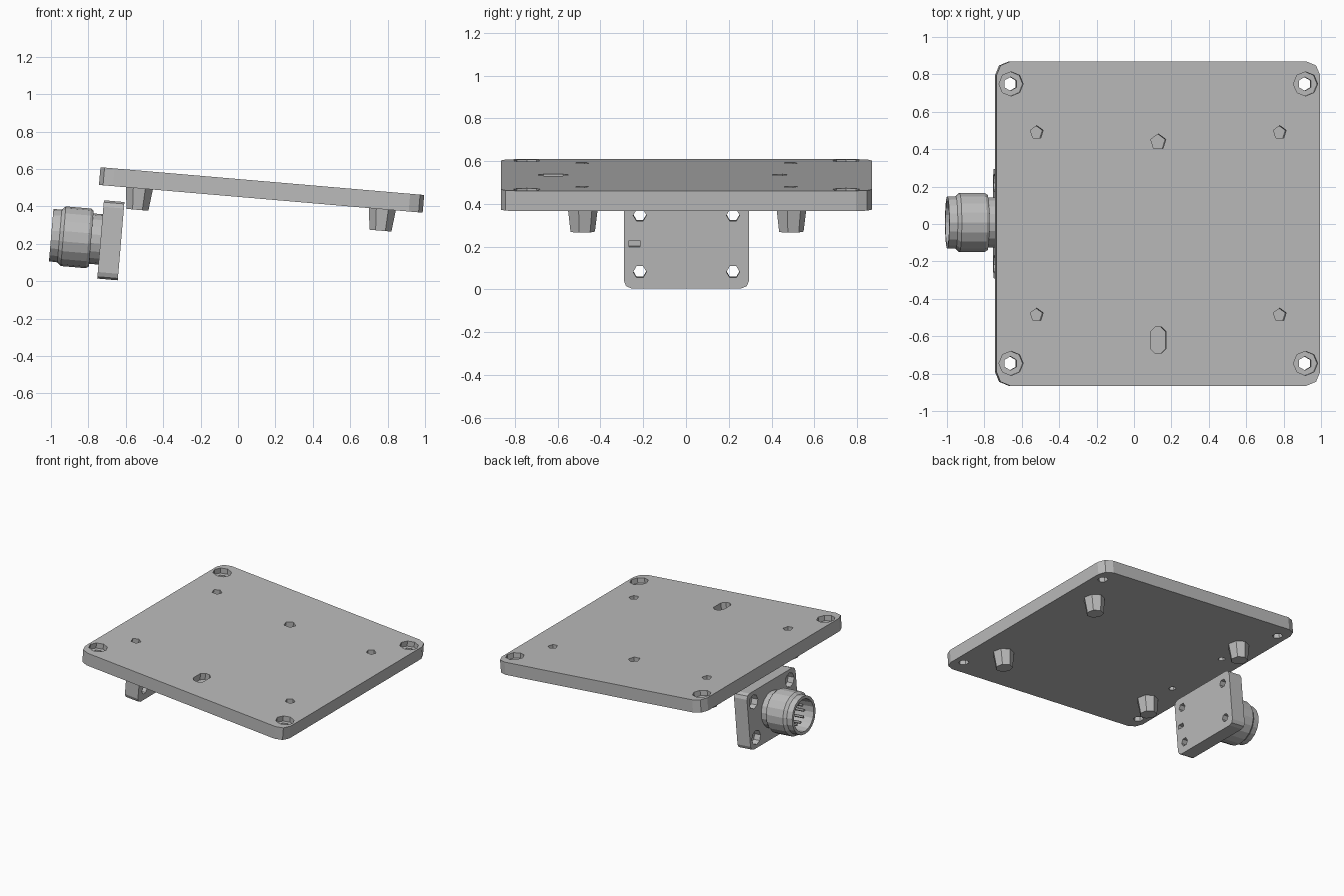
import bpy, bmesh
from math import pi, cos, sin, radians
from mathutils import Matrix, Vector

cube = bpy.data.objects.get("Cube")
if cube:
    bpy.data.objects.remove(cube, do_unlink=True)

# One grey for everything
grey = bpy.data.materials.new("light_grey")
grey.use_nodes = True
colour = (0.5, 0.5, 0.5, 1)
grey.diffuse_color = colour
grey.node_tree.nodes["Principled BSDF"].inputs["Base Color"].default_value = colour

# Whole assembly leans about y; parts are built square to this frame
FRAME = Matrix.Translation((0.126, 0.002, 0.4875)) @ Matrix.Rotation(radians(4.9), 4, 'Y')
ALONG_X = Matrix.Rotation(pi / 2, 4, 'Y')


def finish(name, bm):
    bmesh.ops.recalc_face_normals(bm, faces=bm.faces)
    mesh = bpy.data.meshes.new(name)
    bm.to_mesh(mesh)
    bm.free()
    mesh.materials.append(grey)
    obj = bpy.data.objects.new(name, mesh)
    bpy.context.collection.objects.link(obj)
    obj.matrix_world = FRAME
    return obj


def box(name, centre, size, axis=None, corner=0.0, segments=1):
    """Box whose edges parallel to one axis are rounded."""
    bm = bmesh.new()
    bmesh.ops.create_cube(bm, size=1)
    bmesh.ops.scale(bm, vec=size, verts=bm.verts)
    if corner:
        edges = [e for e in bm.edges
                 if abs((e.verts[0].co - e.verts[1].co).normalized()[axis]) > 0.9]
        bmesh.ops.bevel(bm, geom=edges, offset=corner, segments=segments,
                        profile=0.5, affect='EDGES')
    bmesh.ops.translate(bm, vec=centre, verts=bm.verts)
    return finish(name, bm)


def prism(name, centre, r_low, r_high, depth, sides, turn=None):
    bm = bmesh.new()
    bmesh.ops.create_cone(bm, cap_ends=True, segments=sides, radius1=r_low,
                          radius2=r_high, depth=depth)
    bmesh.ops.transform(bm, matrix=Matrix.Translation(centre) @ (turn or Matrix()),
                        verts=bm.verts)
    return finish(name, bm)


def cut(target, cutter):
    mod = target.modifiers.new("cut", 'BOOLEAN')
    mod.operation, mod.solver, mod.object = 'DIFFERENCE', 'EXACT', cutter
    bpy.context.view_layer.update()
    bpy.context.view_layer.objects.active = target
    bpy.ops.object.modifier_apply(modifier=mod.name)
    bpy.data.objects.remove(cutter, do_unlink=True)


def hole(target, centre, radius, depth, sides=6, turn=None):
    cut(target, prism("cutter", centre, radius, radius, depth, sides, turn))


CORNERS = [(sx, sy) for sx in (-1, 1) for sy in (-1, 1)]

# Base plate with recessed corner screw holes
TOP = 0.0475
plate = box("base_plate", (0, 0, 0), (1.737, 1.735, 2 * TOP), 2, 0.075, 2)
for sx, sy in CORNERS:
    hole(plate, (sx * 0.79, sy * 0.747, 0), 0.037, 0.3)
    hole(plate, (sx * 0.79, sy * 0.747, TOP), 0.065, 0.08, 8)
    hole(plate, (sx * 0.652, sy * 0.488, TOP), 0.036, 0.12, 5)

# Blind locating hole and slot on top, two blind holes beneath
hole(plate, (0, 0.437, TOP), 0.043, 0.1, 5)
cut(plate, box("cutter", (0, -0.623, TOP), (0.085, 0.14, 0.1), 2, 0.025))
for sy in (-1, 1):
    hole(plate, (-0.69, sy * 0.265, -TOP), 0.026, 0.08)

# Tapered standoffs under the plate
for sx, sy in CORNERS:
    name = ("right" if sx < 0 else "left") + ("_front" if sy < 0 else "_back")
    prism(name + "_standoff", (sx * 0.652, sy * 0.488, -TOP - 0.055),
          0.06, 0.075, 0.12, 7)

# Connector flange with counterbored holes
FX, FZ = -0.78, -0.337
flange = box("connector_flange", (FX, 0, FZ), (0.11, 0.585, 0.42), 0, 0.035, 2)
for sy, sz in CORNERS:
    spot = Vector((FX, sy * 0.218, FZ + sz * 0.133))
    hole(flange, spot, 0.031, 0.3, 6, ALONG_X)
    hole(flange, spot - Vector((0.055, 0, 0)), 0.052, 0.1, 8, ALONG_X)
cut(flange, box("cutter", (FX + 0.055, -0.243, FZ), (0.07, 0.05, 0.03)))

# Connector barrel: neck, wide ring, lip and open socket, turned round x
profile = [(-0.83, 0), (-0.83, 0.135), (-0.885, 0.135), (-0.885, 0.15),
           (-0.9, 0.16), (-1.035, 0.16), (-1.055, 0.142), (-1.1, 0.14),
           (-1.1, 0.118), (-0.93, 0.11), (-0.93, 0)]
bm = bmesh.new()
verts = [bm.verts.new((x, 0, r)) for x, r in profile]
edges = [bm.edges.new(pair) for pair in zip(verts, verts[1:])]
bmesh.ops.spin(bm, geom=verts + edges, axis=(1, 0, 0), cent=(0, 0, 0),
               steps=18, angle=2 * pi)
bmesh.ops.remove_doubles(bm, verts=bm.verts, dist=0.0005)
bmesh.ops.translate(bm, vec=(0, 0.006, FZ), verts=bm.verts)
finish("connector_barrel", bm)

# Ring of contact pins inside the socket
for i in range(10):
    a = 2 * pi * i / 10
    prism("contact_pin", (-0.985, 0.006 + 0.075 * cos(a), FZ + 0.075 * sin(a)),
          0.01, 0.01, 0.13, 6, ALONG_X)
